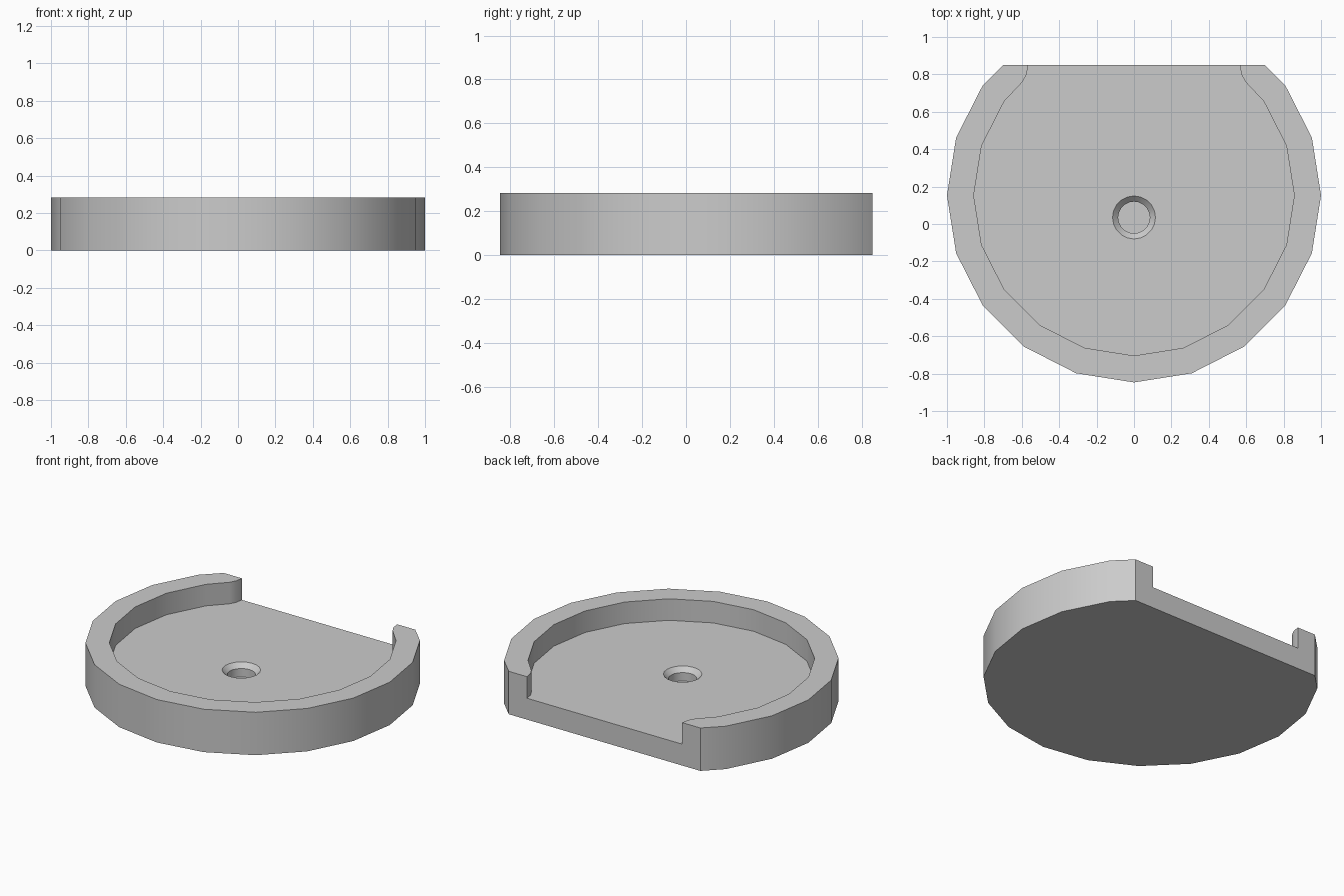
import bpy, bmesh
from math import sin, cos, pi

if "Cube" in bpy.data.objects:
    bpy.data.objects.remove(bpy.data.objects["Cube"])

CY = 0.153           # centre of the round outline
BACK = 0.849         # flat back edge
TOP, FLOOR = 0.283, 0.141


def arc(r, first, last, n=20):
    return [(r * cos(2 * pi * i / n), CY + r * sin(2 * pi * i / n)) for i in range(first, last + 1)]


def mirrored_tips(tips):
    # right-hand end of the outline followed by its mirror image on the left
    return tips + [(-x, y) for x, y in reversed(tips)]


def loft(name, rings):
    # closed solid skinned through equal-length rings of 3D points, bottom first
    bm = bmesh.new()
    vs = [[bm.verts.new(p) for p in ring] for ring in rings]
    n = len(vs[0])
    bm.faces.new(vs[0][::-1])
    bm.faces.new(vs[-1])
    for a, b in zip(vs, vs[1:]):
        for i in range(n):
            j = (i + 1) % n
            bm.faces.new((a[i], a[j], b[j], b[i]))
    bmesh.ops.recalc_face_normals(bm, faces=bm.faces)
    me = bpy.data.meshes.new(name)
    bm.to_mesh(me)
    bm.free()
    ob = bpy.data.objects.new(name, me)
    bpy.context.collection.objects.link(ob)
    return ob


def prism(name, pts, z0, z1):
    return loft(name, [[(x, y, z) for x, y in pts] for z in (z0, z1)])


# round tray body with flat back
outline = arc(1, -12, 2) + mirrored_tips([(0.699, BACK)])
tray = prism("tray", outline, 0, TOP)

# open pocket, narrowed at the back by two rounded lips
tips = [(0.596, 0.76), (0.574, 0.80), (0.566, BACK), (0.566, BACK + 0.1)]
pocket = prism("pocket_cutter", arc(0.857, -12, 2) + mirrored_tips(tips), FLOOR, TOP + 0.1)

# countersunk blind hole in the floor
hole = loft("hole_cutter", [
    [(r * cos(2 * pi * i / 20), 0.035 + r * sin(2 * pi * i / 20), z) for i in range(20)]
    for r, z in ((0.085, 0.056), (0.085, FLOOR - 0.03), (0.115, FLOOR), (0.115, FLOOR + 0.05))])

# cut, then remove the cutters
bpy.context.view_layer.objects.active = tray
tray.select_set(True)
for cutter in (pocket, hole):
    mod = tray.modifiers.new("cut", 'BOOLEAN')
    mod.operation = 'DIFFERENCE'
    mod.solver = 'EXACT'
    mod.object = cutter
    bpy.ops.object.modifier_apply(modifier=mod.name)
    bpy.data.objects.remove(cutter)
bpy.ops.object.shade_smooth_by_angle(angle=pi / 6)
